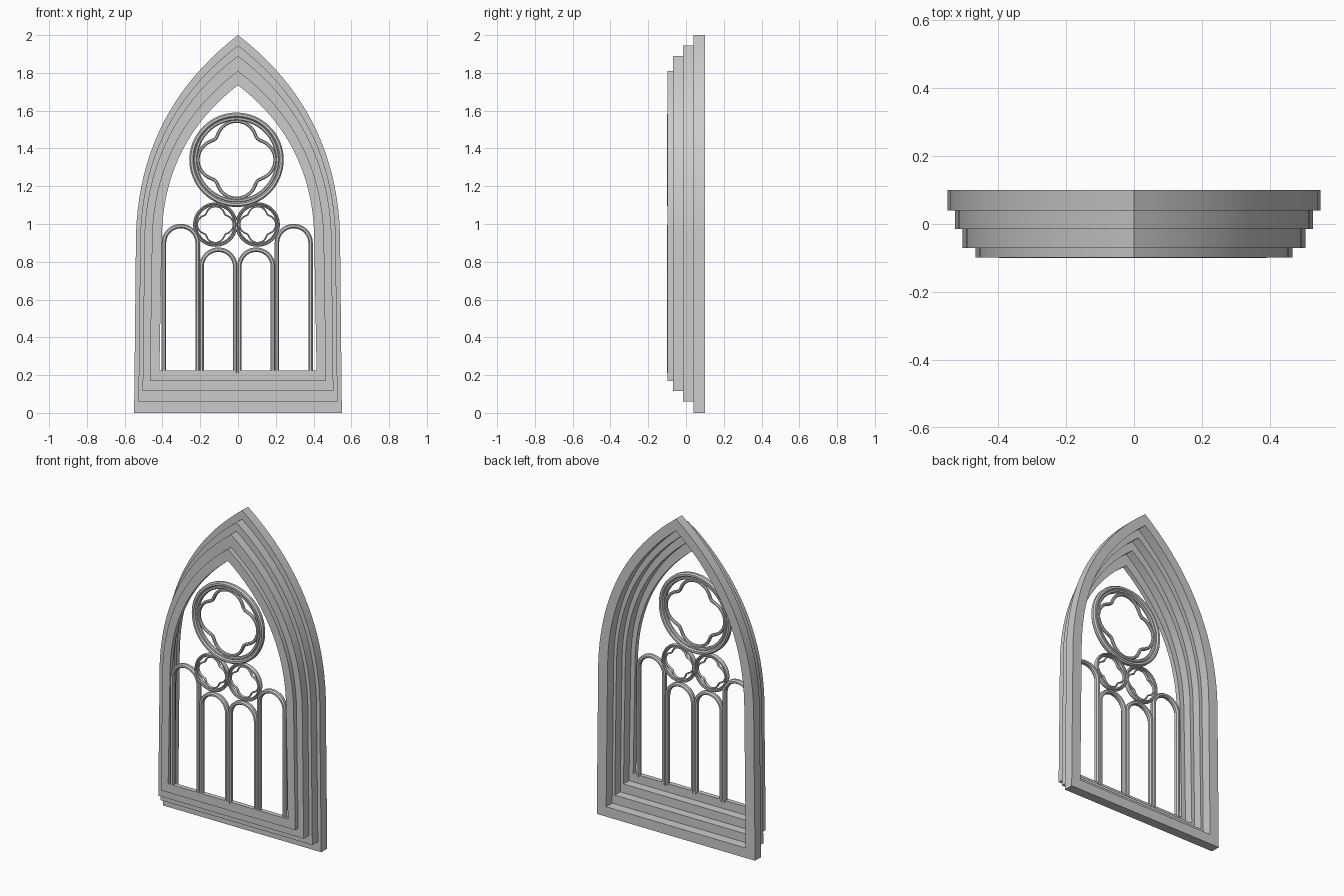
import bpy, bmesh
from math import sin, cos, pi, hypot, sqrt

if "Cube" in bpy.data.objects:
    bpy.data.objects.remove(bpy.data.objects["Cube"])

SPRING = 0.95   # height where the pointed arch begins


def finish(name, bm):
    bmesh.ops.recalc_face_normals(bm, faces=bm.faces)
    me = bpy.data.meshes.new(name)
    bm.to_mesh(me)
    bm.free()
    ob = bpy.data.objects.new(name, me)
    bpy.context.collection.objects.link(ob)
    bpy.ops.object.select_all(action='DESELECT')
    ob.select_set(True)
    bpy.context.view_layer.objects.active = ob
    bpy.ops.object.shade_smooth_by_angle(angle=0.5)
    return ob


def skin(bm, rings, closed):
    """Join equal loops of 3D points into a tube; cap the ends if open."""
    vs = [[bm.verts.new(p) for p in r] for r in rings]
    n, k = len(vs), len(vs[0])
    for i in range(n if closed else n - 1):
        a, b = vs[i], vs[(i + 1) % n]
        for j in range(k):
            bm.faces.new((a[j], a[(j + 1) % k], b[(j + 1) % k], b[j]))
    if not closed:
        bm.faces.new(vs[0])
        bm.faces.new(vs[-1])


def gothic(base_x, spring_x, apex, base_z, n=20):
    """Pointed-arch outline with slightly tapering jambs."""
    dx, dz = -spring_x, apex - SPRING
    length = hypot(dx, dz)
    right = [(base_x, base_z)]
    for i in range(n + 1):
        t = i / n
        b = 4 * 0.118 * length * t * (1 - t)
        right.append((spring_x + dx * t + b * dz / length,
                      SPRING + dz * t - b * dx / length))
    return right + [(-x, z) for x, z in reversed(right[:-1])]


def sweep(bm, path, hw, hd, y, closed):
    """Sweep an octagonal bar (half width hw, half depth hd) along an xz path."""
    c = 0.45
    prof = [(hw, hd * c), (hw * c, hd), (-hw * c, hd), (-hw, hd * c),
            (-hw, -hd * c), (-hw * c, -hd), (hw * c, -hd), (hw, -hd * c)]
    n, rings = len(path), []
    for i, (x, z) in enumerate(path):
        a = path[i - 1] if closed or i else path[0]
        b = path[(i + 1) % n] if closed or i < n - 1 else path[-1]
        tx, tz = b[0] - a[0], b[1] - a[1]
        m = hypot(tx, tz)
        rings.append([(x + u * tz / m, y + v, z - u * tx / m) for u, v in prof])
    skin(bm, rings, closed)


# Stepped frame: four nested rings, the largest at the back
layers = [
    ("frame_back",   (.55, .54, 2.0, 0),        (.485, .475, 1.925, .062), .04, .10),
    ("frame_second", (.527, .517, 1.945, .06),  (.467, .455, 1.87, .117), -.015, .04),
    ("frame_third",  (.505, .495, 1.89, .115),  (.445, .432, 1.81, .172), -.07, -.015),
    ("frame_front",  (.467, .455, 1.81, .17),   (.416, .403, 1.735, .225), -.099, -.07),
]
for name, outer, inner, y0, y1 in layers:
    bm = bmesh.new()
    rings = [[(o[0], y0, o[1]), (o[0], y1, o[1]), (i[0], y1, i[1]), (i[0], y0, i[1])]
             for o, i in zip(gothic(*outer), gothic(*inner))]
    skin(bm, rings, True)
    finish(name, bm)

Y = -0.083      # tracery plane

# Four round-headed lights, the outer pair taller
for k, (cx, top) in enumerate([(-.303, 1.0), (-.104, .875), (.096, .875), (.295, 1.0)]):
    r = 0.089
    spring = top - 0.1
    path = [(cx - r, .212), (cx - r, spring)]
    path += [(cx - r * cos(pi * i / 24), spring + r * sin(pi * i / 24)) for i in range(1, 24)]
    path += [(cx + r, spring), (cx + r, .212)]
    bm = bmesh.new()
    sweep(bm, path, .012, .017, Y, False)
    finish("light_arch_%d" % (k + 1), bm)


def circle(cx, cz, r, n=64):
    return [(cx + r * cos(2 * pi * i / n), cz + r * sin(2 * pi * i / n)) for i in range(n)]


def quatrefoil(cx, cz, s, n=96):
    """Four lobes, with cusps softened by averaging neighbouring radii."""
    d, lobe = .1, .105
    rad = []
    for i in range(n):
        a = (2 * pi * i / n + pi / 4) % (pi / 2) - pi / 4
        rad.append(d * cos(a) + sqrt(lobe ** 2 - (d * sin(a)) ** 2))
    for _ in range(3):
        rad = [(rad[i - 1] + rad[i] + rad[(i + 1) % n]) / 3 for i in range(n)]
    return [(cx + s * r * cos(2 * pi * i / n), cz + s * r * sin(2 * pi * i / n))
            for i, r in enumerate(rad)]


# Rose and two small roundels: moulded ring plus quatrefoil
for name, cx, cz, s, ds in [("rose", -.008, 1.34, 1.0, 1.0),
                            ("roundel_left", -.12, .997, .47, .8),
                            ("roundel_right", .104, .997, .47, .8)]:
    bm = bmesh.new()
    sweep(bm, circle(cx, cz, .237 * s), .013 * s, .017 * ds, Y, True)
    sweep(bm, circle(cx, cz, .217 * s), .010 * s, .012 * ds, Y, True)
    finish(name + "_ring", bm)
    bm = bmesh.new()
    sweep(bm, quatrefoil(cx, cz, s), .009 * s, .010 * ds, Y, True)
    finish(name + "_quatrefoil", bm)
